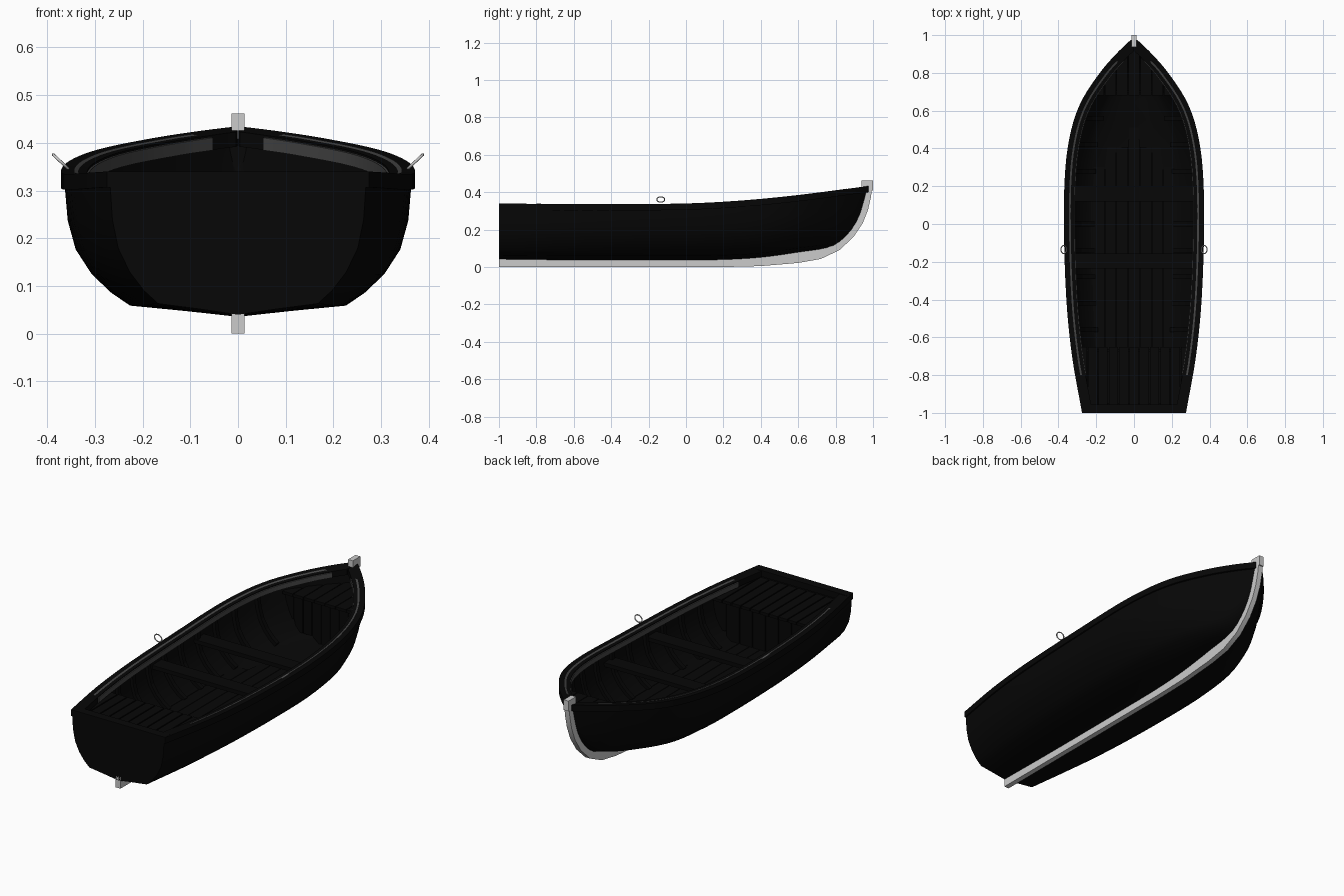
import bpy, bmesh, math
from mathutils import Matrix

if "Cube" in bpy.data.objects:
    bpy.data.objects.remove(bpy.data.objects["Cube"])


def paint(name, v):
    m = bpy.data.materials.new(name)
    m.diffuse_color = (v, v, v, 1)
    m.use_nodes = True
    m.node_tree.nodes["Principled BSDF"].inputs["Base Color"].default_value = m.diffuse_color
    return m


dark = paint("dark_paint", .002)
worn = paint("worn_edge", .06)


def curve(y, table):
    """Smooth interpolation through a small table of (y, value)."""
    n = len(table)
    y = min(max(y, table[0][0]), table[-1][0])
    i = max(j for j in range(n - 1) if table[j][0] <= y)

    def slope(j):
        a, b = table[max(j - 1, 0)], table[min(j + 1, n - 1)]
        return (b[1] - a[1]) / (b[0] - a[0])
    (y0, v0), (y1, v1) = table[i], table[i + 1]
    h = y1 - y0
    t = (y - y0) / h
    return ((2*t**3 - 3*t*t + 1)*v0 + (t**3 - 2*t*t + t)*h*slope(i)
            + (3*t*t - 2*t**3)*v1 + (t**3 - t*t)*h*slope(i + 1))


# Hull lines: half beam, keel line, sheer height, normalised section
BEAM = [(-1, .27), (-.7, .323), (-.4, .353), (0, .366), (.3, .358), (.5, .327),
        (.65, .273), (.8, .175), (.9, .088), (.975, .01)]
KEEL = [(-1, .04), (-.6, .036), (0, .036), (.2, .038), (.4, .05), (.6, .077), (.78, .108),
        (.86, .165), (.92, .25), (.955, .35), (.975, .415)]
SHEER = [(-1, .337), (-.5, .332), (0, .336), (.3, .352), (.6, .381), (.975, .43)]
SECTION = [(0, 0), (.3, .04), (.62, .078), (.73, .17), (.84, .3), (.93, .47),
           (.975, .67), (.99, .88), (1, 1)]


def section(y, inset=0):
    w = max(curve(y, BEAM) - inset, .003)
    k, s = curve(y, KEEL) + inset, curve(y, SHEER)
    t = max(0, (y - .35) / .625) ** 2 * .8
    return [(w * (u * (1 - t) + v ** .8 * t), k + (s - k) * v) for u, v in SECTION]


def half_width(y, z):
    pts = section(y, .018)
    for (xa, za), (xb, zb) in zip(pts, pts[1:]):
        if za <= z <= zb:
            return xa + (xb - xa) * (z - za) / (zb - za)
    return 0 if z < pts[0][1] else pts[-1][0]


def finish(name, bm, mat=dark, angle=30):
    bmesh.ops.recalc_face_normals(bm, faces=bm.faces[:])
    me = bpy.data.meshes.new(name)
    bm.to_mesh(me)
    bm.free()
    ob = bpy.data.objects.new(name, me)
    bpy.context.collection.objects.link(ob)
    if mat:
        me.materials.append(mat)
    if angle:
        bpy.ops.object.select_all(action='DESELECT')
        ob.select_set(True)
        bpy.context.view_layer.objects.active = ob
        bpy.ops.object.shade_smooth_by_angle(angle=math.radians(angle))
    return ob


def loft(bm, rows, ring=True):
    vs = [[bm.verts.new(p) for p in r] for r in rows]
    n = len(rows[0])
    for a, b in zip(vs, vs[1:]):
        for i in range(n if ring else n - 1):
            j = (i + 1) % n
            bm.faces.new((a[i], a[j], b[j], b[i]))
    bm.faces.new(vs[0])
    bm.faces.new(vs[-1])


def stations(y0, y1, n):
    return [y0 + (y1 - y0) * math.sin(i / n * math.pi / 2) for i in range(n + 1)]


def shell(name, y0, y1, inset):
    rows = []
    for y in stations(y0, y1, 36):
        half = section(y, inset)
        rows.append([(-x, y, z) for x, z in reversed(half[1:])] + [(x, y, z) for x, z in half])
    bm = bmesh.new()
    loft(bm, rows, ring=False)
    return finish(name, bm, angle=40)


# Hull skins, each closed by its transom face
shell("outer_hull", -1, .975, 0)
shell("inner_hull", -.97, .945, .018)


def rail(name, sx, y0, y1, out, inn, z_top, z_in, z_low, mat):
    """Bar following the sheer; offsets are measured from the hull edge."""
    rows = []
    for y in stations(y0, y1, 44):
        w, s = curve(y, BEAM), curve(y, SHEER)
        d = (curve(y + .005, BEAM) - curve(y - .005, BEAM)) / .01
        k = math.sqrt(1 + min(d * d, 1.5))
        outer, inner = max(w + out * k, .002), max(w - inn * k, .001)
        rows.append([(sx * outer, y, s + z_low), (sx * outer, y, s + z_top),
                     (sx * inner, y, s + z_in), (sx * inner, y, s + z_low)])
    bm = bmesh.new()
    loft(bm, rows)
    finish(name, bm, mat)


# Gunwales with a lighter worn inner strip, mirrored
for sx, side in ((-1, "left"), (1, "right")):
    rail(side + "_gunwale", sx, -1, .975, .005, .05, .003, .001, -.03, dark)
    rail(side + "_inner_gunwale", sx, -.8, .86, -.022, .054, .004, -.004, -.03, worn)


def box(bm, lo, hi):
    size = [b - a for a, b in zip(lo, hi)]
    mid = [(a + b) / 2 for a, b in zip(lo, hi)]
    bmesh.ops.create_cube(bm, size=1, matrix=Matrix.Translation(mid) @ Matrix.Diagonal((*size, 1)))


# Rail across the transom
bm = bmesh.new()
box(bm, (-.275, -1, .308), (.275, -.955, .34))
finish("transom_rail", bm, angle=0)


def board(bm, xa, xb, y0, y1, z, thick=.015):
    """Flat board trimmed to the inside of the hull."""
    rows = []
    for i in range(17):
        y = y0 + (y1 - y0) * i / 16
        w = half_width(y, z)
        a, b = max(xa, -w), min(xb, w)
        if b - a > .002:
            rows.append([(a, y, z - thick), (b, y, z - thick), (b, y, z), (a, y, z)])
    if len(rows) > 1:
        loft(bm, rows)


def boards(name, count, width, y0, y1, z, gap=.004):
    bm = bmesh.new()
    pitch = 2 * width / count
    for i in range(count):
        x = -width + i * pitch
        board(bm, x + gap / 2, x + pitch - gap / 2, y0, y1, z)
    finish(name, bm, angle=0)


# Floor, end seats and rowing benches
boards("floor_boards", 9, .28, -.95, .72, .085, .003)
boards("stern_seat", 11, .30, -.97, -.65, .295, .006)
boards("bow_seat", 9, .28, .68, .94, .34)
for y, name in ((.16, "front_bench"), (-.195, "rear_bench")):
    bm = bmesh.new()
    board(bm, -.4, .4, y - .04, y + .04, .265, .02)
    finish(name, bm, angle=0)

# Upright boards closing off the end seats
for name, y, top in (("stern_seat_front", -.67, .28), ("bow_seat_front", .70, .325)):
    bm = bmesh.new()
    wide = half_width(y, top)
    n = 8
    for i in range(n):
        rows = []
        for j in range(9):
            z = .08 + (top - .08) * j / 8
            w = half_width(y, z)
            a = max(-wide + 2 * wide * i / n + .002, -w)
            b = min(-wide + 2 * wide * (i + 1) / n - .002, w)
            if b - a > .002:
                rows.append([(a, y - .007, z), (b, y - .007, z), (b, y + .007, z), (a, y + .007, z)])
        if len(rows) > 1:
            loft(bm, rows)
    finish(name, bm, angle=0)

# Ribs up the inner sides
bm = bmesh.new()
for i in range(9):
    y = -.56 + i * .14
    top = curve(y, SHEER) - .01
    for sx in (-1, 1):
        rows = []
        for (xo, zo), (xi, zi) in list(zip(section(y, .016), section(y, .034)))[2:]:
            zi, zo = min(zi, top), min(zo, top)
            rows.append([(sx * xo, y - .012, zo), (sx * xo, y + .012, zo),
                         (sx * xi, y + .012, zi), (sx * xi, y - .012, zi)])
        loft(bm, rows)
finish("ribs", bm, angle=0)

# Keel and stem: a bar swept along the bottom, ending in a post head
LOWER = [(-1, 0), (-.4, 0), (.2, 0), (.4, .005), (.6, .022), (.72, .043), (.82, .09), (.895, .16),
         (.945, .235), (.973, .305), (.988, .37), (.995, .42)]
UPPER = [(-1, .063), (-.97, .042), (.2, .042), (.4, .055), (.58, .078), (.69, .095), (.775, .113),
         (.845, .16), (.9, .225), (.935, .305), (.953, .365), (.965, .42)]
bm = bmesh.new()
loft(bm, [[(-.014, *a), (.014, *a), (.014, *b), (-.014, *b)] for a, b in zip(LOWER, UPPER)])
finish("keel", bm, None)
bm = bmesh.new()
box(bm, (-.014, .938, .408), (.014, 1, .462))
finish("stem_head", bm, None, 0)

# Oarlock rings, tilted outwards
for sx, side in ((-1, "left"), (1, "right")):
    bpy.ops.mesh.primitive_torus_add(major_radius=.021, minor_radius=.003, major_segments=20,
                                     minor_segments=8, location=(sx * .372, -.135, .361),
                                     rotation=(0, -sx * math.radians(43), 0))
    bpy.context.object.name = side + "_oarlock"
    bpy.ops.object.shade_smooth_by_angle(angle=math.radians(60))
